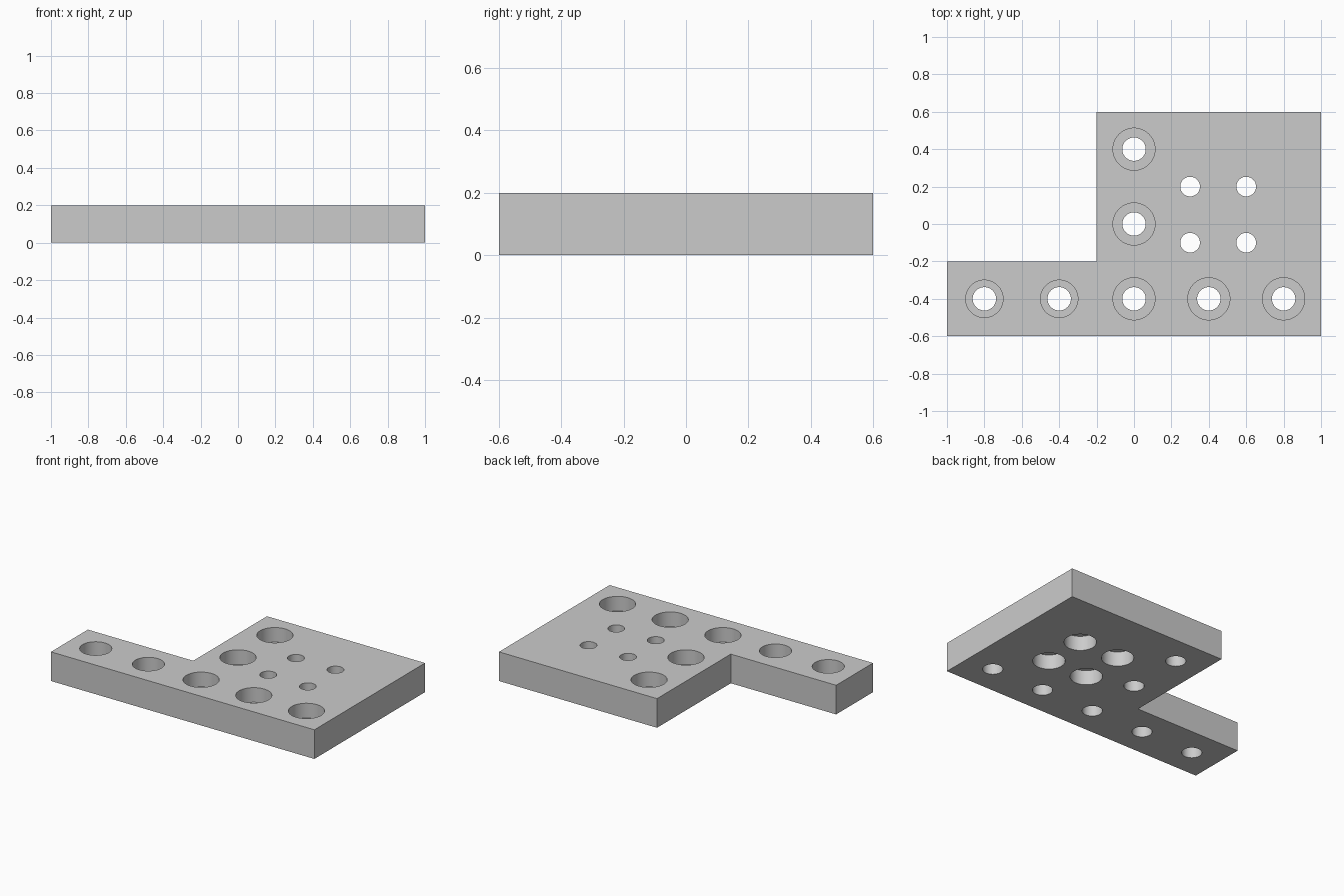
import bpy
import bmesh
import math

THICK = 0.2
DEPTH = 0.1
SEGMENTS = 64
OVER = 0.05

if "Cube" in bpy.data.objects:
    bpy.data.objects.remove(bpy.data.objects["Cube"], do_unlink=True)

grey = bpy.data.materials.new("machined_grey")
grey.use_nodes = True
grey.diffuse_color = (0.6, 0.6, 0.6, 1)
grey.node_tree.nodes["Principled BSDF"].inputs["Base Color"].default_value = (0.6, 0.6, 0.6, 1)


def finish(bm, name):
    bmesh.ops.recalc_face_normals(bm, faces=bm.faces)
    mesh = bpy.data.meshes.new(name)
    bm.to_mesh(mesh)
    bm.free()
    mesh.materials.append(grey)
    obj = bpy.data.objects.new(name, mesh)
    bpy.context.collection.objects.link(obj)
    return obj


def add_stepped_plug(bm, x, y, profile):
    """Turn a list of (radius, height) steps into a closed solid."""
    rings = []
    for r, z in profile:
        rings.append([bm.verts.new((x + r * math.cos(a), y + r * math.sin(a), z))
                      for a in (math.tau * i / SEGMENTS for i in range(SEGMENTS))])
    for low, high in zip(rings, rings[1:]):
        for i in range(SEGMENTS):
            j = (i + 1) % SEGMENTS
            bm.faces.new((low[i], low[j], high[j], high[i]))
    bm.faces.new(rings[0][::-1])
    bm.faces.new(rings[-1])


# L-shaped plate
bm = bmesh.new()
outline = [(-1, -0.6), (1, -0.6), (1, 0.6), (-0.2, 0.6), (-0.2, -0.2), (-1, -0.2)]
base = bm.faces.new([bm.verts.new((x, y, 0)) for x, y in outline])
raised = bmesh.ops.extrude_face_region(bm, geom=[base], use_keep_orig=True)["geom"]
bmesh.ops.translate(bm, vec=(0, 0, THICK),
                    verts=[v for v in raised if isinstance(v, bmesh.types.BMVert)])
plate = finish(bm, "mounting_plate")

# Bolt holes, counterbored from above
bm = bmesh.new()
bolts = [(x, -0.4) for x in (-0.8, -0.4, 0, 0.4, 0.8)] + [(0, 0), (0, 0.4)]
for x, y in bolts:
    head = 0.1 if x < 0 else 0.1125
    add_stepped_plug(bm, x, y, [(0.0625, -OVER), (0.0625, THICK - DEPTH),
                                (head, THICK - DEPTH), (head, THICK + OVER)])

# Square pattern of small holes, counterbored from below
for x in (0.3, 0.6):
    for y in (-0.1, 0.2):
        add_stepped_plug(bm, x, y, [(0.1, -OVER), (0.1, DEPTH),
                                    (0.0525, DEPTH), (0.0525, THICK + OVER)])
cutter = finish(bm, "hole_cutter")
cutter.hide_render = True

# Cut the holes and apply
cut = plate.modifiers.new("holes", "BOOLEAN")
cut.operation = "DIFFERENCE"
cut.solver = "EXACT"
cut.object = cutter
bpy.ops.object.select_all(action="DESELECT")
plate.select_set(True)
bpy.context.view_layer.objects.active = plate
bpy.ops.object.modifier_apply(modifier=cut.name)
bpy.data.objects.remove(cutter, do_unlink=True)

# Smooth bores with crisp edges
bpy.ops.object.shade_smooth_by_angle(angle=math.radians(30))
